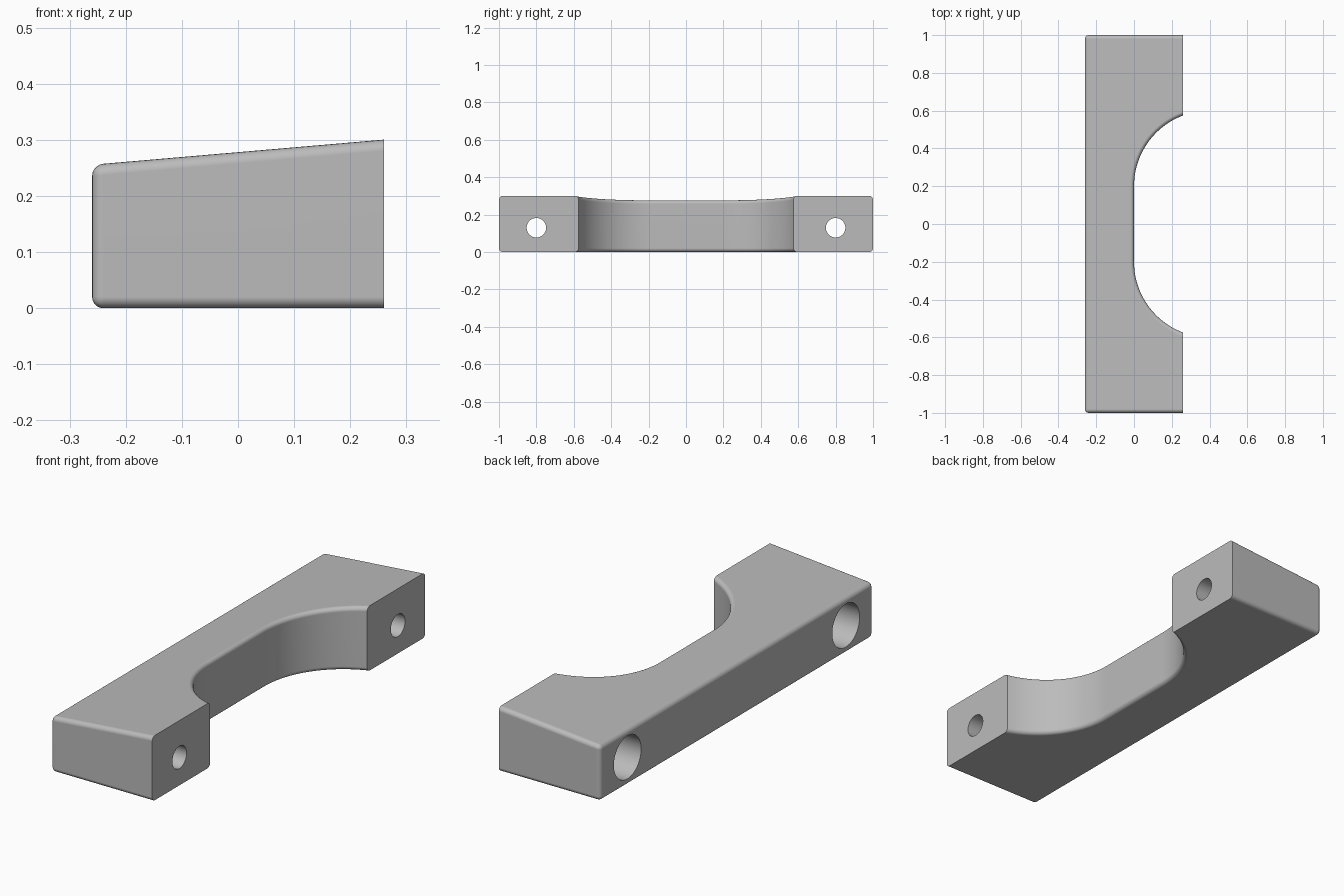
import bpy
import bmesh
import math

if "Cube" in bpy.data.objects:
    bpy.data.objects.remove(bpy.data.objects["Cube"], do_unlink=True)

HALF_W, HALF_L = 0.26, 1.0
FILLET = 0.02
ARC_R, ARC_Y = 0.4, 0.2
HOLE_Y, HOLE_Z = 0.8, 0.13
ARC_STEPS = 24


def top_height(x):
    """Sloping top, higher toward the mounting side."""
    return 0.278 + 0.086 * x


def outline():
    """Plan outline: a bar with a rounded grip recess on the mounting side."""
    end = math.acos((ARC_R - HALF_W) / ARC_R)
    arc = []
    for i in range(ARC_STEPS + 1):
        a = end * (1 - i / ARC_STEPS)
        arc.append((ARC_R - ARC_R * math.cos(a), ARC_Y + ARC_R * math.sin(a)))
    upper = [(HALF_W, HALF_L)] + arc
    lower = [(x, -y) for x, y in reversed(upper)]
    return [(-HALF_W, -HALF_L), (-HALF_W, HALF_L)] + upper + lower


def make_material(name, colour):
    mat = bpy.data.materials.new(name)
    mat.use_nodes = True
    mat.diffuse_color = colour
    mat.node_tree.nodes["Principled BSDF"].inputs["Base Color"].default_value = colour
    return mat


def make_cutter(radius, x0, x1, y):
    """Cylinder along x used to drill a hole."""
    bpy.ops.mesh.primitive_cylinder_add(
        vertices=48, radius=radius, depth=x1 - x0,
        location=((x0 + x1) / 2, y, HOLE_Z), rotation=(0, math.pi / 2, 0))
    cutter = bpy.context.object
    cutter.name = "hole_cutter"
    cutter.hide_render = True
    return cutter


def drill(obj, cutter):
    mod = obj.modifiers.new("hole", "BOOLEAN")
    mod.operation = "DIFFERENCE"
    mod.solver = "EXACT"
    mod.object = cutter
    bpy.context.view_layer.objects.active = obj
    bpy.ops.object.modifier_apply(modifier=mod.name)
    bpy.data.objects.remove(cutter, do_unlink=True)


# Handle body: extruded outline with a sloping top
bm = bmesh.new()
pts = outline()
bottom = [bm.verts.new((x, y, 0)) for x, y in pts]
top = [bm.verts.new((x, y, top_height(x))) for x, y in pts]
bm.faces.new(bottom)
bm.faces.new(top)
for i in range(len(pts)):
    j = (i + 1) % len(pts)
    bm.faces.new((bottom[i], bottom[j], top[j], top[i]))
bmesh.ops.recalc_face_normals(bm, faces=bm.faces)

# Rounded edges everywhere except around the flat mounting faces
round_edges = [
    e for e in bm.edges
    if e.calc_face_angle() > math.radians(30)
    and not all(abs(v.co.x - HALF_W) < 1e-4 for v in e.verts)
]
bmesh.ops.bevel(bm, geom=round_edges, offset=FILLET, offset_type="OFFSET",
                segments=5, profile=0.5, affect="EDGES", clamp_overlap=False)
bmesh.ops.recalc_face_normals(bm, faces=bm.faces)

mesh = bpy.data.meshes.new("handle")
bm.to_mesh(mesh)
bm.free()
handle = bpy.data.objects.new("handle", mesh)
bpy.context.collection.objects.link(handle)
mesh.materials.append(make_material("light grey", (0.5, 0.5, 0.5, 1)))

# Screw holes with wide counterbores on the outer side
for side in (-1, 1):
    drill(handle, make_cutter(0.052, -0.4, 0.4, side * HOLE_Y))
    drill(handle, make_cutter(0.1, -0.4, 0.02, side * HOLE_Y))

# Smooth rounded areas, crisp corners
bpy.ops.object.select_all(action="DESELECT")
handle.select_set(True)
bpy.context.view_layer.objects.active = handle
bpy.ops.object.shade_smooth_by_angle(angle=math.radians(30))
normals = handle.modifiers.new("flat_face_normals", "WEIGHTED_NORMAL")
normals.keep_sharp = True
